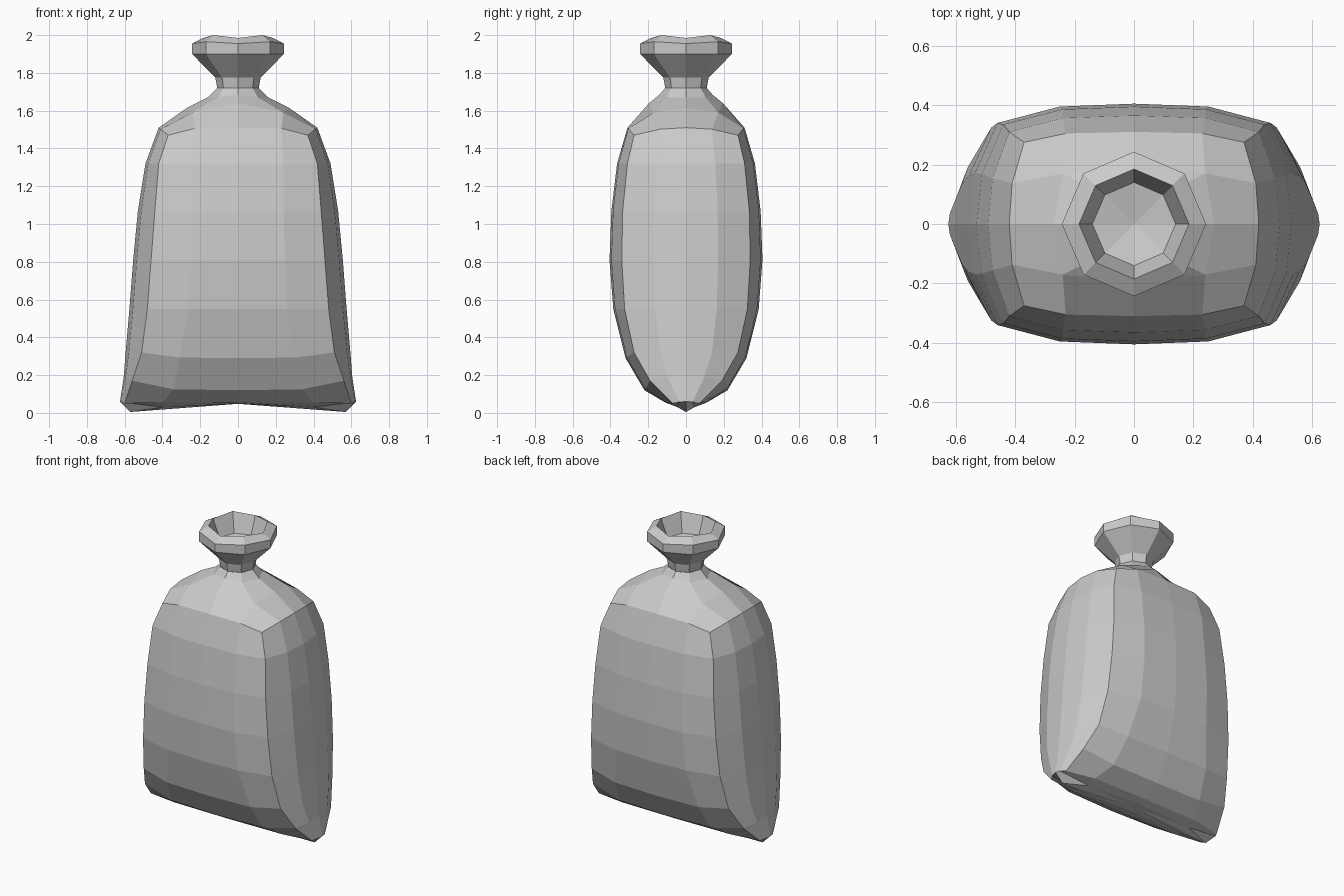
import bpy, bmesh
from mathutils import Vector

if "Cube" in bpy.data.objects:
    bpy.data.objects.remove(bpy.data.objects["Cube"], do_unlink=True)

cloth = bpy.data.materials.new("grey_cloth")
cloth.use_nodes = True
grey = (0.6, 0.6, 0.6, 1)
cloth.diffuse_color = grey
cloth.node_tree.nodes["Principled BSDF"].inputs["Base Color"].default_value = grey


def mix(a, b, t):
    return a + (b - a) * t


def full_ring(bm, quarter):
    """Mirror a quarter outline (side to front) into a closed ring."""
    flip = lambda pts, sx, sy: [(x * sx, y * sy, z) for x, y, z in pts]
    pts = (quarter + flip(quarter[-2::-1], -1, 1)
           + flip(quarter[1:], -1, -1) + flip(quarter[-2:0:-1], 1, -1))
    return [bm.verts.new(p) for p in pts]


def bridge(bm, a, b):
    n = len(a)
    for i in range(n):
        j = (i + 1) % n
        bm.faces.new((a[i], a[j], b[j], b[i]))


def bridge_corners(bm, outer, inner):
    """Join a 16-point ring to an 8-point ring, one quad at every corner."""
    for q in range(4):
        o = [outer[(4 * q + k) % 16] for k in range(5)]
        i = [inner[(2 * q + k) % 8] for k in range(3)]
        bm.faces.new((o[0], o[1], i[1], i[0]))
        bm.faces.new((o[1], o[2], o[3], i[1]))
        bm.faces.new((o[3], o[4], i[2], i[1]))


def fan(bm, ring, z):
    c = bm.verts.new((0, 0, z))
    for a, b in zip(ring, ring[1:] + ring[:1]):
        bm.faces.new((a, b, c))


def finish(bm, name):
    bmesh.ops.recalc_face_normals(bm, faces=bm.faces[:])
    mesh = bpy.data.meshes.new(name)
    bm.to_mesh(mesh)
    bm.free()
    mesh.materials.append(cloth)
    obj = bpy.data.objects.new(name, mesh)
    bpy.context.collection.objects.link(obj)
    return obj


# Sack body: side x, corner x, corner y, front y, quarter x, then side, corner, front z
levels = [
    (.625, .60, .07, .11, .40, .06, .05, .055),
    (.605, .56, .19, .22, .34, .19, .17, .12),
    (.595, .51, .275, .32, .31, .32, .32, .29),
    (.575, .48, .325, .385, .26, .55, .55, .55),
    (.555, .46, .34, .405, .25, .81, .81, .81),
    (.53, .44, .335, .395, .24, 1.07, 1.07, 1.07),
    (.49, .42, .31, .365, .24, 1.32, 1.32, 1.32),
    (.42, .37, .275, .31, .23, 1.51, 1.47, 1.51),
]
bm = bmesh.new()
rings = []
for sx, cx, cy, fy, qx, sz, cz, fz in levels:
    rings.append(full_ring(bm, [
        (sx, 0, sz),
        (mix(sx, cx, .2), cy * .5, mix(sz, cz, .2)),
        (cx, cy, cz),
        (qx, mix(fy, cy, .15), mix(fz, cz, .1)),
        (0, fy, fz)]))
for a, b in zip(rings, rings[1:]):
    bridge(bm, a, b)

# Sagging underside with low corners
under = full_ring(bm, [(.57, 0, .005), (.40, .045, .03), (0, .05, .048)])
bridge_corners(bm, rings[0], under)
fan(bm, under, .048)

# Shoulders gathering to the neck
shoulder = full_ring(bm, [(.27, 0, 1.615), (.24, .17, 1.59), (0, .195, 1.64)])
gather = full_ring(bm, [(.16, 0, 1.67), (.105, .105, 1.67), (0, .14, 1.685)])
throat = full_ring(bm, [(.11, 0, 1.72), (.078, .078, 1.72), (0, .11, 1.72)])
bridge_corners(bm, rings[-1], shoulder)
bridge(bm, shoulder, gather)
bridge(bm, gather, throat)
finish(bm, "sack_body")

# Tied neck and flared open mouth: radius, side z, diagonal z
bm = bmesh.new()
mouth = []
for r, z, zd in [(.11, 1.72, 1.72), (.12, 1.775, 1.775), (.243, 1.9, 1.9),
                 (.243, 1.955, 1.965), (.185, 1.985, 2.0), (.14, 1.87, 1.87)]:
    d = r * .7
    mouth.append(full_ring(bm, [(r, 0, z), (d, d, zd), (0, r, z)]))
for a, b in zip(mouth, mouth[1:]):
    bridge(bm, a, b)
fan(bm, mouth[-1], 1.84)
finish(bm, "sack_mouth")
